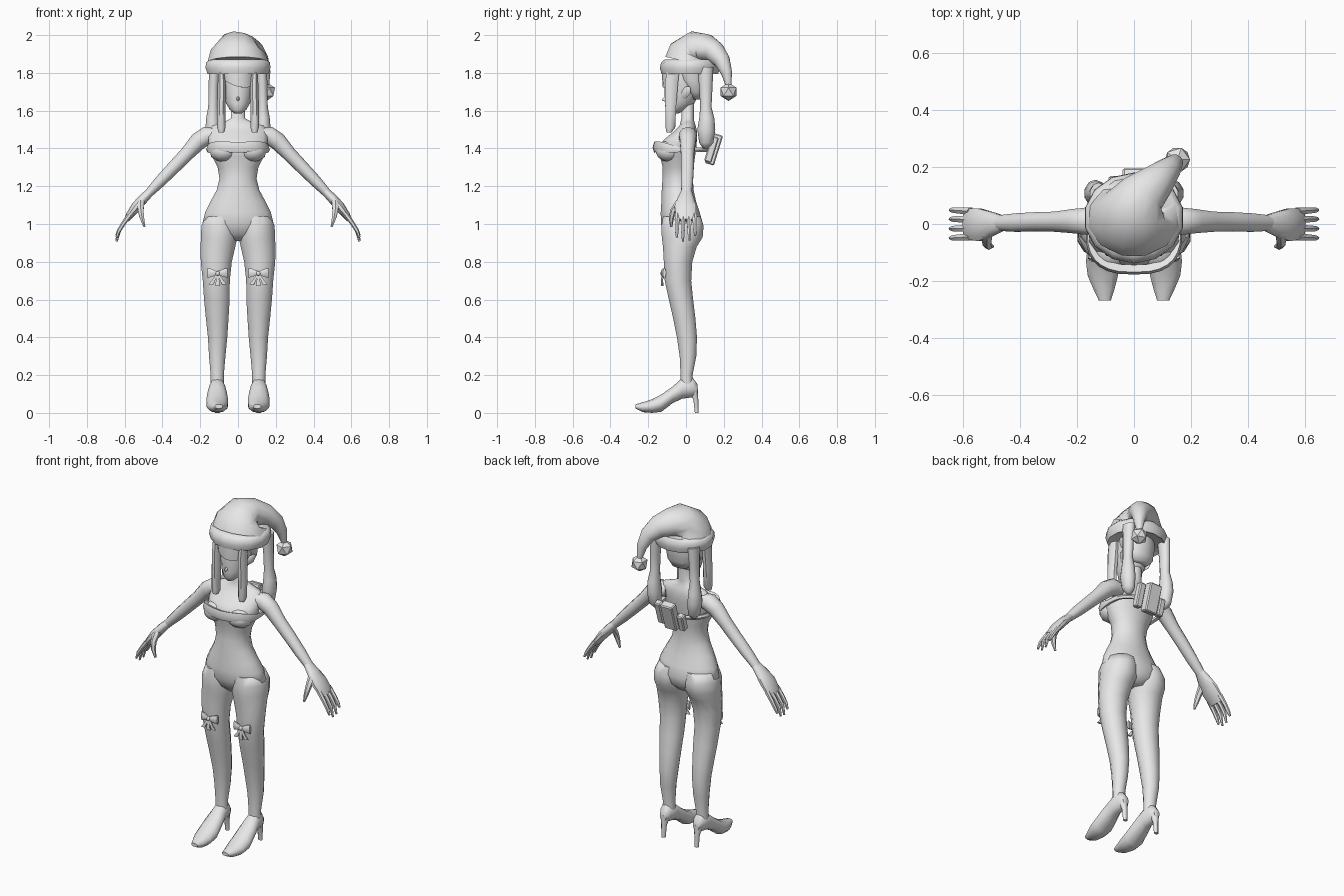
import bpy, bmesh, math
from mathutils import Vector, Matrix

X, Y, Z = Vector((1, 0, 0)), Vector((0, 1, 0)), Vector((0, 0, 1))
grey = bpy.data.materials.new("plain_grey")
grey.diffuse_color = (0.8, 0.8, 0.8, 1)


def finish(name, bm, mirror=False, angle=50):
    bmesh.ops.recalc_face_normals(bm, faces=bm.faces)
    me = bpy.data.meshes.new(name)
    bm.to_mesh(me)
    bm.free()
    me.materials.append(grey)
    for p in me.polygons:
        p.use_smooth = True
    me.set_sharp_from_angle(angle=math.radians(angle))
    ob = bpy.data.objects.new(name, me)
    bpy.context.collection.objects.link(ob)
    if mirror:
        ob.modifiers.new("mirror", "MIRROR").use_mirror_merge = False
    return ob


def loft(name, rings, axes=None, side=Y, n=12, mirror=False, angle=50):
    """Skin of elliptical rings (x, y, z, ru, rv); rings follow the path unless axes are given."""
    bm = bmesh.new()
    pts = [Vector(r[:3]) for r in rings]
    rows = []
    for i, r in enumerate(rings):
        if axes:
            u, v = axes
        else:
            t = (pts[min(i + 1, len(pts) - 1)] - pts[max(i - 1, 0)]).normalized()
            v = t.cross(side).normalized()
            u = v.cross(t)
        ang = [2 * math.pi * (k + 0.5) / n for k in range(n)]
        rows.append([bm.verts.new(pts[i] + u * r[3] * math.cos(a) + v * r[4] * math.sin(a)) for a in ang])
    for a, b in zip(rows, rows[1:]):
        for k in range(n):
            bm.faces.new((a[k], a[(k + 1) % n], b[(k + 1) % n], b[k]))
    bm.faces.new(rows[0])
    bm.faces.new(rows[-1])
    return finish(name, bm, mirror, angle)


def column(name, rows, **kw):
    """Upright body part from (x, z, half width, front y, back y)."""
    rings = [(x, (f + b) / 2, z, w, (b - f) / 2) for x, z, w, f, b in rows]
    return loft(name, rings, axes=(X, Y), **kw)


def ball(name, loc, size, mirror=False, sub=2, angle=50):
    bm = bmesh.new()
    bmesh.ops.create_icosphere(bm, subdivisions=sub, radius=1,
                               matrix=Matrix.Translation(loc) @ Matrix.Diagonal((*size, 1)))
    return finish(name, bm, mirror, angle)


# Torso with neck
column("torso", [
    (0, 0.91, 0.05, -0.07, 0.05), (0, 0.945, 0.13, -0.11, 0.08), (0, 1.0, 0.193, -0.135, 0.092),
    (0, 1.06, 0.178, -0.136, 0.075), (0, 1.12, 0.148, -0.132, 0.055), (0, 1.18, 0.115, -0.13, 0.042),
    (0, 1.24, 0.1, -0.126, 0.038), (0, 1.3, 0.11, -0.125, 0.042), (0, 1.36, 0.14, -0.14, 0.05),
    (0, 1.41, 0.158, -0.15, 0.057), (0, 1.45, 0.16, -0.115, 0.06), (0, 1.49, 0.16, -0.065, 0.06),
    (0, 1.52, 0.14, -0.035, 0.052), (0, 1.54, 0.075, -0.03, 0.045), (0, 1.56, 0.037, -0.025, 0.042),
    (0, 1.66, 0.036, -0.025, 0.045)], n=16, angle=70)
ball("bust", (0.078, -0.09, 1.385), (0.075, 0.072, 0.058), mirror=True)

# Legs and buttocks
column("leg", [
    (0.11, 0.14, 0.037, -0.03, 0.04), (0.11, 0.2, 0.036, -0.03, 0.036), (0.11, 0.3, 0.045, -0.035, 0.056),
    (0.108, 0.4, 0.053, -0.05, 0.06), (0.11, 0.5, 0.062, -0.07, 0.052), (0.112, 0.6, 0.07, -0.093, 0.04),
    (0.115, 0.7, 0.074, -0.115, 0.03), (0.115, 0.8, 0.085, -0.12, 0.036), (0.106, 0.88, 0.095, -0.125, 0.06),
    (0.1, 0.93, 0.1, -0.132, 0.092), (0.097, 0.99, 0.1, -0.134, 0.097), (0.09, 1.04, 0.085, -0.125, 0.08)],
    mirror=True, angle=70)

# Pumps with thin heels
loft("shoe", [
    (0.11, 0.062, 0.125, 0.02, 0.025), (0.11, 0.035, 0.135, 0.037, 0.052), (0.11, -0.02, 0.13, 0.043, 0.055),
    (0.11, -0.07, 0.096, 0.054, 0.044), (0.11, -0.13, 0.052, 0.061, 0.046), (0.109, -0.18, 0.036, 0.056, 0.036),
    (0.105, -0.23, 0.03, 0.038, 0.026), (0.102, -0.268, 0.034, 0.022, 0.011)],
    axes=(X, Z), n=10, mirror=True)
column("heel", [(0.11, 0.13, 0.03, 0.01, 0.065), (0.11, 0.07, 0.016, 0.038, 0.066),
                (0.11, 0, 0.013, 0.046, 0.067)], n=8, mirror=True)

# Arms, palms, fingers and thumbs
loft("arm", [
    (0.11, 0.005, 1.47, 0.045, 0.04), (0.165, 0.01, 1.467, 0.05, 0.05), (0.21, 0.01, 1.438, 0.044, 0.047),
    (0.27, 0.008, 1.372, 0.037, 0.038), (0.34, 0.008, 1.3, 0.035, 0.035), (0.41, 0.005, 1.228, 0.034, 0.031),
    (0.475, 0.003, 1.16, 0.028, 0.023)], mirror=True, n=10, angle=70)
loft("palm", [(0.46, 0.003, 1.175, 0.028, 0.022), (0.5, 0, 1.135, 0.045, 0.026), (0.54, -0.003, 1.09, 0.06, 0.027),
              (0.575, 0, 1.045, 0.057, 0.02), (0.59, 0, 1.02, 0.05, 0.013)], mirror=True, n=10)
for i, (y, tip) in enumerate([(-0.045, 0.93), (-0.015, 0.908), (0.016, 0.913), (0.045, 0.94)]):
    loft(f"finger_{i + 1}", [(0.572, y, 1.05, 0.014, 0.014), (0.605, y * 1.05, 1.005, 0.013, 0.012),
                             (0.63, y * 1.08, 0.965, 0.011, 0.011), (0.643, y * 1.08, tip, 0.006, 0.006)],
         n=6, mirror=True)
loft("thumb", [(0.515, -0.035, 1.115, 0.022, 0.02), (0.515, -0.068, 1.07, 0.017, 0.016),
               (0.508, -0.078, 1.03, 0.013, 0.013), (0.495, -0.078, 0.985, 0.006, 0.006)],
     side=X, n=6, mirror=True)

# Head, nose and ears
column("head", [
    (0, 1.585, 0.02, -0.095, -0.04), (0, 1.605, 0.045, -0.108, 0.0), (0, 1.64, 0.066, -0.112, 0.045),
    (0, 1.69, 0.078, -0.113, 0.07), (0, 1.74, 0.085, -0.113, 0.085), (0, 1.8, 0.088, -0.11, 0.09),
    (0, 1.86, 0.08, -0.09, 0.085)], n=14, angle=70)
loft("nose", [(0, -0.105, 1.665, 0.01, 0.018), (0, -0.127, 1.657, 0.003, 0.004)], axes=(X, Z), n=6)
loft("ear", [(0.072, -0.01, 1.69, 0.02, 0.028), (0.092, 0.01, 1.705, 0.016, 0.026),
             (0.1, 0.02, 1.715, 0.005, 0.009)], axes=(Y, Z), n=8, mirror=True)

# Hair: back cap, fringe, front locks and pigtails
column("hair_cap", [(0, 1.66, 0.05, 0.03, 0.085), (0, 1.7, 0.085, 0.0, 0.1), (0, 1.76, 0.1, -0.05, 0.112),
                    (0, 1.84, 0.105, -0.09, 0.115)], n=14, angle=70)
bm = bmesh.new()
cols = []
for k in range(9):
    a = math.radians(-65 + k * 130 / 8)
    low = 1.742 - 0.022 * math.sin(a) - 0.015 * math.cos(2 * a)
    cols.append([bm.verts.new((r * 0.095 * math.sin(a), -0.02 - r * 0.104 * math.cos(a), z))
                 for r, z in ((1.0, 1.85), (1.03, 1.79), (1.0, low), (0.86, low), (0.8, 1.85))])
for a, b in zip(cols, cols[1:]):
    for j in range(5):
        bm.faces.new((a[j], b[j], b[(j + 1) % 5], a[(j + 1) % 5]))
bm.faces.new(cols[0])
bm.faces.new(cols[-1])
finish("fringe", bm)
column("front_lock", [(0.088, 1.485, 0.016, -0.105, -0.075), (0.088, 1.51, 0.024, -0.11, -0.055),
                      (0.088, 1.62, 0.025, -0.112, -0.05), (0.086, 1.74, 0.023, -0.115, -0.04),
                      (0.088, 1.84, 0.02, -0.1, -0.03)], n=8, mirror=True)
column("pigtail", [(0.125, 1.4, 0.015, 0.09, 0.12), (0.13, 1.43, 0.034, 0.07, 0.145),
                   (0.135, 1.5, 0.04, 0.06, 0.155), (0.135, 1.56, 0.035, 0.07, 0.15),
                   (0.132, 1.62, 0.027, 0.075, 0.135), (0.13, 1.72, 0.027, 0.07, 0.14),
                   (0.125, 1.83, 0.03, 0.06, 0.145)], n=10, mirror=True, angle=70)

# Floppy hat with a brim and pompom
column("hat_brim", [(0, 1.805, 0.14, -0.11, 0.15), (0, 1.795, 0.165, -0.13, 0.17), (0, 1.825, 0.176, -0.138, 0.18),
                    (0, 1.855, 0.174, -0.132, 0.178), (0, 1.872, 0.155, -0.112, 0.165)], n=14)
loft("hat_cone", [
    (0, 0.025, 1.855, 0.165, 0.143), (0, 0.035, 1.9, 0.15, 0.132), (0.005, 0.06, 1.932, 0.115, 0.095),
    (0.03, 0.105, 1.932, 0.085, 0.075), (0.08, 0.15, 1.91, 0.065, 0.06), (0.12, 0.19, 1.865, 0.045, 0.045),
    (0.143, 0.215, 1.8, 0.03, 0.03), (0.15, 0.225, 1.735, 0.016, 0.016)], side=X, n=12, angle=60)
ball("pompom", (0.152, 0.225, 1.7), (0.049, 0.049, 0.049), sub=1, angle=30)

# Chest band, thick in front and thin at the back
bm = bmesh.new()
hoops = []
N = 28
for k in range(N):
    a = 2 * math.pi * k / N
    c, s = math.cos(a), math.sin(a)
    sq = lambda q: math.copysign(abs(q) ** 0.75, q)
    front = max(0, -s)
    thick, half = 0.011 + 0.006 * front, 0.012 + 0.016 * min(1, 2 * front)
    z = 1.393 + 0.012 * front + 0.008 * front * min(1, abs(c) * 2)
    hoops.append([bm.verts.new(((0.158 + p * thick) * sq(c), -0.022 + (0.138 + p * thick) * sq(s), z + q * half))
                  for p, q in ((-1, -0.6), (0.5, -1), (1, 0), (0.5, 1), (-1, 0.6))])
for k in range(N):
    a, b = hoops[k], hoops[(k + 1) % N]
    for j in range(5):
        bm.faces.new((a[j], b[j], b[(j + 1) % 5], a[(j + 1) % 5]))
finish("chest_band", bm)

# Tilted packs carried on the back of the band
for name, loc, size in (("large_pack", (0, 0.148, 1.395), (0.08, 0.05, 0.165)),
                        ("left_pack", (0.075, 0.135, 1.395), (0.04, 0.04, 0.14)),
                        ("right_pack", (-0.07, 0.135, 1.37), (0.038, 0.04, 0.1))):
    bm = bmesh.new()
    bmesh.ops.create_cube(bm, size=1, matrix=Matrix.Translation(loc) @ Matrix.Rotation(-0.3, 4, "X")
                          @ Matrix.Diagonal((*size, 1)))
    bmesh.ops.bevel(bm, geom=bm.edges[:], offset=0.006, segments=1, affect="EDGES")
    finish(name, bm, angle=30)

# Knee bows: knot, two wings and three tails
bx, by, bz = 0.108, -0.122, 0.738
ball("bow_knot", (bx, by - 0.004, bz), (0.013, 0.012, 0.015), mirror=True, sub=1)
for s, label in ((-1, "inner"), (1, "outer")):
    loft(f"bow_{label}_wing", [(bx, by, bz, 0.01, 0.007), (bx + s * 0.03, by, bz + 0.004, 0.022, 0.011),
                               (bx + s * 0.053, by + 0.008, bz + 0.002, 0.028, 0.008)],
         axes=(Z, Y), n=8, mirror=True)
for dx, label in ((-0.035, "inner"), (0, "middle"), (0.035, "outer")):
    loft(f"bow_{label}_tail", [(bx, by, bz, 0.006, 0.005), (bx + dx * 0.6, by - 0.005, bz - 0.035, 0.01, 0.006),
                               (bx + dx, by - 0.004, bz - 0.066 + abs(dx) * 0.25, 0.014, 0.006)],
         axes=(X, Y), n=6, mirror=True)
